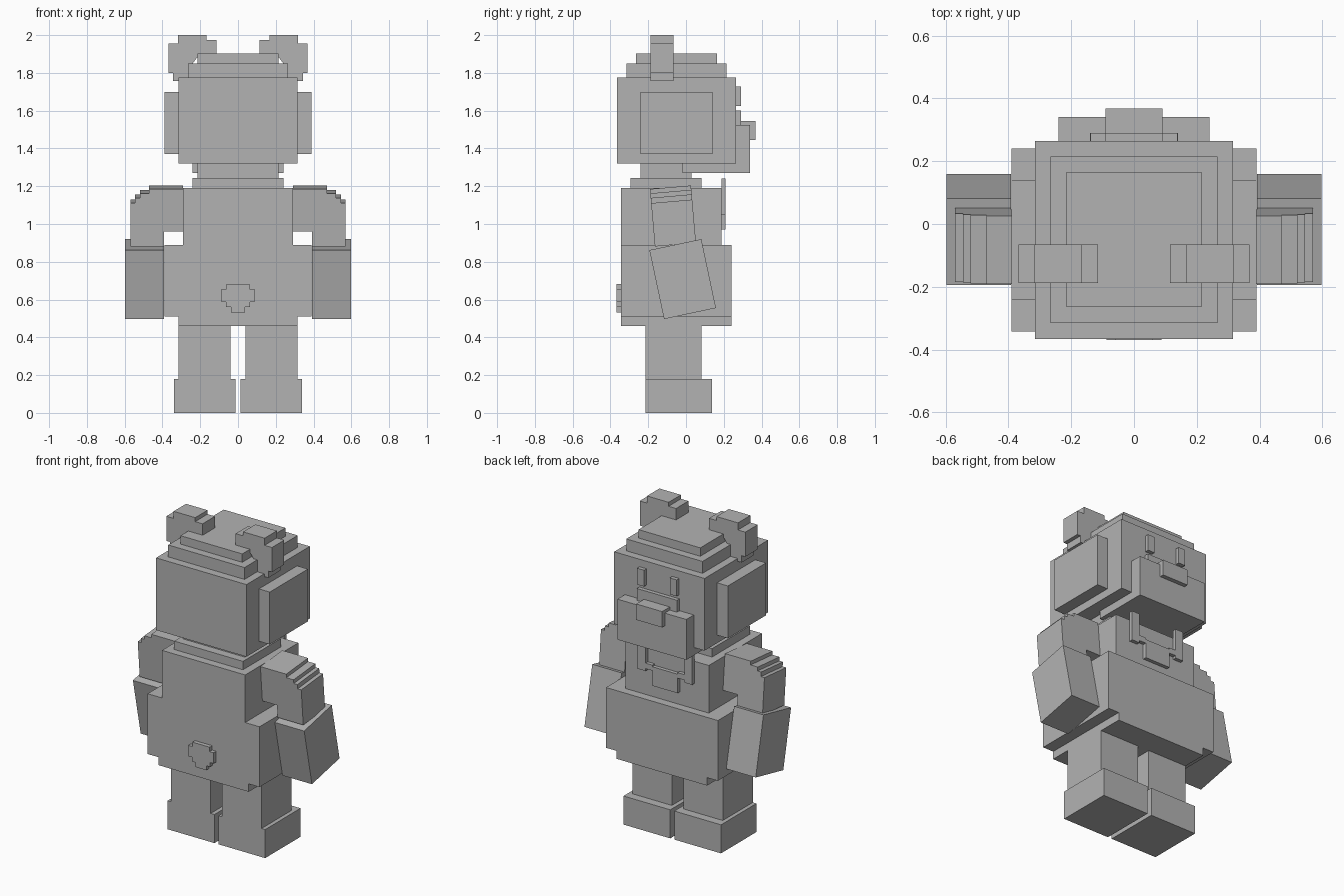
import bpy, bmesh, math
from mathutils import Matrix, Vector

cube = bpy.data.objects.get("Cube")
if cube:
    bpy.data.objects.remove(cube)

fur = bpy.data.materials.new("plain_grey")
fur.use_nodes = True
GREY = (0.45, 0.45, 0.45, 1)
fur.diffuse_color = GREY
fur.node_tree.nodes["Principled BSDF"].inputs["Base Color"].default_value = GREY


def slab(name, outline, y, side=1, tilt=0, pivot=(0, 0, 0)):
    """Extrude an x-z outline between two y values, mirrored if side is -1,
    then tilted about the x axis through the pivot."""
    bm = bmesh.new()
    face = bm.faces.new([bm.verts.new((px * side, y[0], pz)) for px, pz in outline])
    new = bmesh.ops.extrude_face_region(bm, geom=[face])["geom"]
    moved = [v for v in new if isinstance(v, bmesh.types.BMVert)]
    bmesh.ops.translate(bm, verts=moved, vec=(0, y[1] - y[0], 0))
    bmesh.ops.rotate(bm, verts=bm.verts, cent=Vector(pivot),
                     matrix=Matrix.Rotation(math.radians(tilt), 3, "X"))
    bmesh.ops.recalc_face_normals(bm, faces=bm.faces)
    mesh = bpy.data.meshes.new(name)
    bm.to_mesh(mesh)
    bm.free()
    mesh.materials.append(fur)
    obj = bpy.data.objects.new(name, mesh)
    bpy.context.collection.objects.link(obj)
    return obj


def box(name, x, y, z, **kw):
    return slab(name, [(x[0], z[0]), (x[1], z[0]), (x[1], z[1]), (x[0], z[1])], y, **kw)


def block(name, half, y, z):
    """Box centred on x = 0."""
    return box(name, (-half, half), y, z)


def symmetric(right_half):
    """Complete an outline from its +x half, listed bottom to top."""
    return right_half + [(-px, pz) for px, pz in reversed(right_half)]


# Head with stepped crown and neck
block("head", 0.315, (-0.366, 0.265), (1.32, 1.775))
block("crown_lower", 0.266, (-0.315, 0.215), (1.775, 1.85))
block("crown_upper", 0.215, (-0.265, 0.165), (1.85, 1.903))
block("neck", 0.215, (-0.24, 0.03), (1.24, 1.32))
block("collar", 0.24, (-0.293, 0.083), (1.19, 1.243))

# Face
block("muzzle", 0.24, (-0.018, 0.34), (1.27, 1.525))
block("muzzle_bridge", 0.14, (0.265, 0.29), (1.525, 1.6))
block("nose", 0.09, (0.285, 0.367), (1.445, 1.545))

# Torso and tail
slab("belly", symmetric([(0.315, 0.46), (0.315, 0.51), (0.39, 0.51), (0.39, 0.89)]),
     (-0.343, 0.24))
block("chest", 0.29, (-0.343, 0.187), (0.89, 1.19))
slab("tail", symmetric([(0.037, 0.532), (0.037, 0.56), (0.064, 0.56), (0.064, 0.587),
                        (0.088, 0.587), (0.088, 0.655), (0.06, 0.655), (0.06, 0.683)]),
     (-0.369, -0.343))

# Chest tie
block("tie_centre", 0.088, (0.187, 0.21), (0.97, 1.09))

# Paired parts
ear_outline = [(0.115, 1.903), (0.115, 1.975), (0.167, 1.975), (0.167, 2.0),
               (0.317, 2.0), (0.317, 1.955), (0.368, 1.955), (0.368, 1.8),
               (0.343, 1.8), (0.343, 1.757), (0.24, 1.757), (0.24, 1.85), (0.2, 1.903)]
arm_outline = [(0.29, 0.97), (0.392, 0.97), (0.392, 0.89), (0.57, 0.89), (0.57, 1.12),
               (0.545, 1.12), (0.545, 1.148), (0.52, 1.148), (0.52, 1.172),
               (0.47, 1.172), (0.47, 1.195), (0.29, 1.195)]
for label, side in (("left", 1), ("right", -1)):
    slab(label + "_ear", ear_outline, (-0.188, -0.065), side)
    box(label + "_head_plate", (0.315, 0.39), (-0.241, 0.14), (1.37, 1.7), side=side)
    box(label + "_eye", (0.09, 0.138), (0.265, 0.29), (1.625, 1.728), side=side)
    box(label + "_tie_strap", (0.135, 0.19), (0.187, 0.21), (1.05, 1.24), side=side)
    box(label + "_tie_link", (0.088, 0.135), (0.187, 0.21), (1.065, 1.1), side=side)
    slab(label + "_upper_arm", arm_outline, (-0.178, 0.04), side,
         tilt=5, pivot=(0, -0.069, 1.041))
    box(label + "_forearm", (0.392, 0.597), (-0.158, 0.123), (0.522, 0.895), side=side,
        tilt=12, pivot=(0, -0.017, 0.708))
    box(label + "_leg", (0.04, 0.315), (-0.215, 0.083), (0.18, 0.46), side=side)
    box(label + "_foot", (0.014, 0.34), (-0.215, 0.137), (0, 0.18), side=side)
